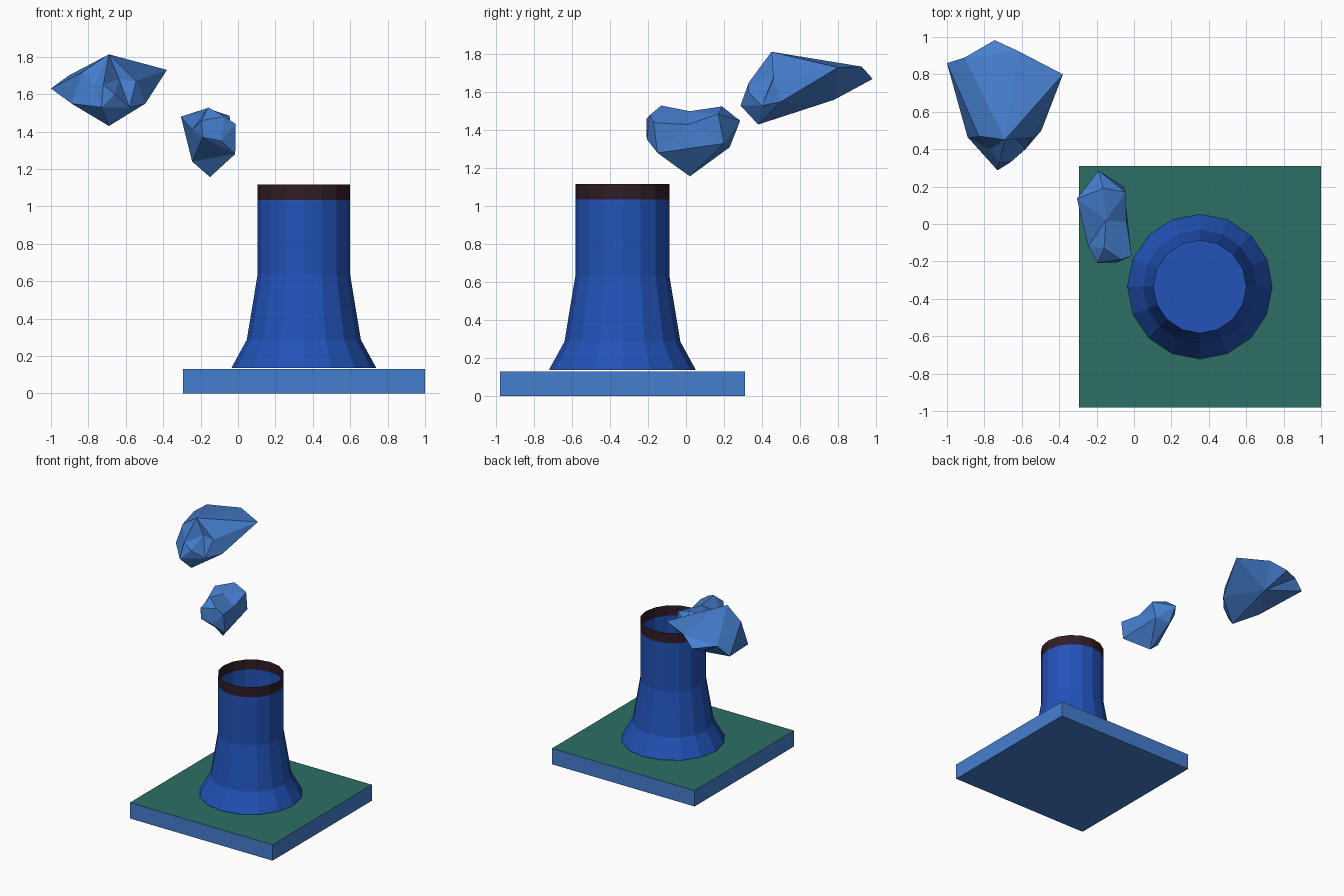
import bpy, bmesh
from math import cos, sin, tau
from mathutils import Vector

if "Cube" in bpy.data.objects:
    bpy.data.objects.remove(bpy.data.objects["Cube"])


def material(name, r, g, b):
    m = bpy.data.materials.new(name)
    m.diffuse_color = (r, g, b, 1)
    m.use_nodes = True
    m.node_tree.nodes["Principled BSDF"].inputs["Base Color"].default_value = m.diffuse_color
    return m


LIGHT_BLUE = material("light_blue", 0.06, 0.21, 0.62)
DEEP_BLUE = material("deep_blue", 0.016, 0.085, 0.48)
GREEN = material("green", 0.025, 0.156, 0.127)
DARK = material("dark_rim", 0.03, 0.012, 0.02)


def make_object(name, bm, *mats):
    mesh = bpy.data.meshes.new(name)
    bm.to_mesh(mesh)
    bm.free()
    for m in mats:
        mesh.materials.append(m)
    ob = bpy.data.objects.new(name, mesh)
    bpy.context.collection.objects.link(ob)
    return ob


def ground_plate():
    bm = bmesh.new()
    bmesh.ops.create_cube(bm, size=1)
    bmesh.ops.scale(bm, verts=bm.verts, vec=(1.295, 1.29, 0.13))
    bmesh.ops.translate(bm, verts=bm.verts, vec=(0.3525, -0.335, 0.065))
    for f in bm.faces:
        f.material_index = 1 if f.normal.z > 0.5 else 0
    make_object("ground_plate", bm, LIGHT_BLUE, GREEN)


def tower(sides=16):
    # thin open shell with a floor at the bottom and a dark top band
    profile = [(0.387, 0.137), (0.305, 0.287), (0.247, 0.637), (0.247, 1.034), (0.247, 1.117)]
    bm = bmesh.new()
    rings = [[bm.verts.new((0.352 + r * cos(tau * i / sides), -0.335 + r * sin(tau * i / sides), z))
              for i in range(sides)] for r, z in profile]
    for k in range(len(rings) - 1):
        for i in range(sides):
            j = (i + 1) % sides
            f = bm.faces.new((rings[k][i], rings[k][j], rings[k + 1][j], rings[k + 1][i]))
            f.material_index = 1 if k == len(rings) - 2 else 0
    bm.faces.new(rings[0])
    make_object("cooling_tower", bm, DEEP_BLUE, DARK)


def puff(name, centre, points):
    # connect the points by hulling their directions on a sphere, then restore
    # their true positions so that dents are kept
    bm = bmesh.new()
    c = Vector(centre)
    pairs = [(bm.verts.new((Vector(p) - c).normalized()), p) for p in points]
    bmesh.ops.convex_hull(bm, input=list(bm.verts))
    for v, p in pairs:
        v.co = p
    bmesh.ops.recalc_face_normals(bm, faces=bm.faces)
    make_object(name, bm, LIGHT_BLUE)


ground_plate()
tower()

# small steam puff near the tower mouth
puff("small_steam_puff", (-0.15, 0.03, 1.36), [
    (-0.19, 0.285, 1.45), (-0.305, 0.135, 1.48), (-0.165, 0.19, 1.525),
    (-0.045, 0.17, 1.485), (-0.17, 0.23, 1.31), (-0.055, 0.20, 1.33),
    (-0.15, 0.02, 1.157), (-0.245, 0.0, 1.24), (-0.245, -0.12, 1.41),
    (-0.195, -0.208, 1.46), (-0.16, -0.13, 1.53), (-0.19, -0.208, 1.37),
    (-0.09, -0.205, 1.35), (-0.07, -0.19, 1.48), (-0.012, -0.17, 1.44),
    (-0.015, -0.15, 1.28), (-0.15, 0.02, 1.50), (-0.04, 0.01, 1.43)])

# large steam puff drifting away
puff("large_steam_puff", (-0.70, 0.58, 1.63), [
    (-0.745, 0.983, 1.67), (-1.0, 0.86, 1.63), (-0.905, 0.89, 1.70),
    (-0.62, 0.925, 1.735), (-0.38, 0.80, 1.73), (-0.69, 0.45, 1.813),
    (-0.83, 0.47, 1.72), (-0.89, 0.465, 1.55), (-0.77, 0.40, 1.65),
    (-0.73, 0.287, 1.53), (-0.72, 0.33, 1.65), (-0.66, 0.33, 1.60),
    (-0.69, 0.38, 1.43), (-0.58, 0.40, 1.53), (-0.635, 0.46, 1.68),
    (-0.545, 0.46, 1.67), (-0.495, 0.50, 1.55), (-0.69, 0.78, 1.56)])
